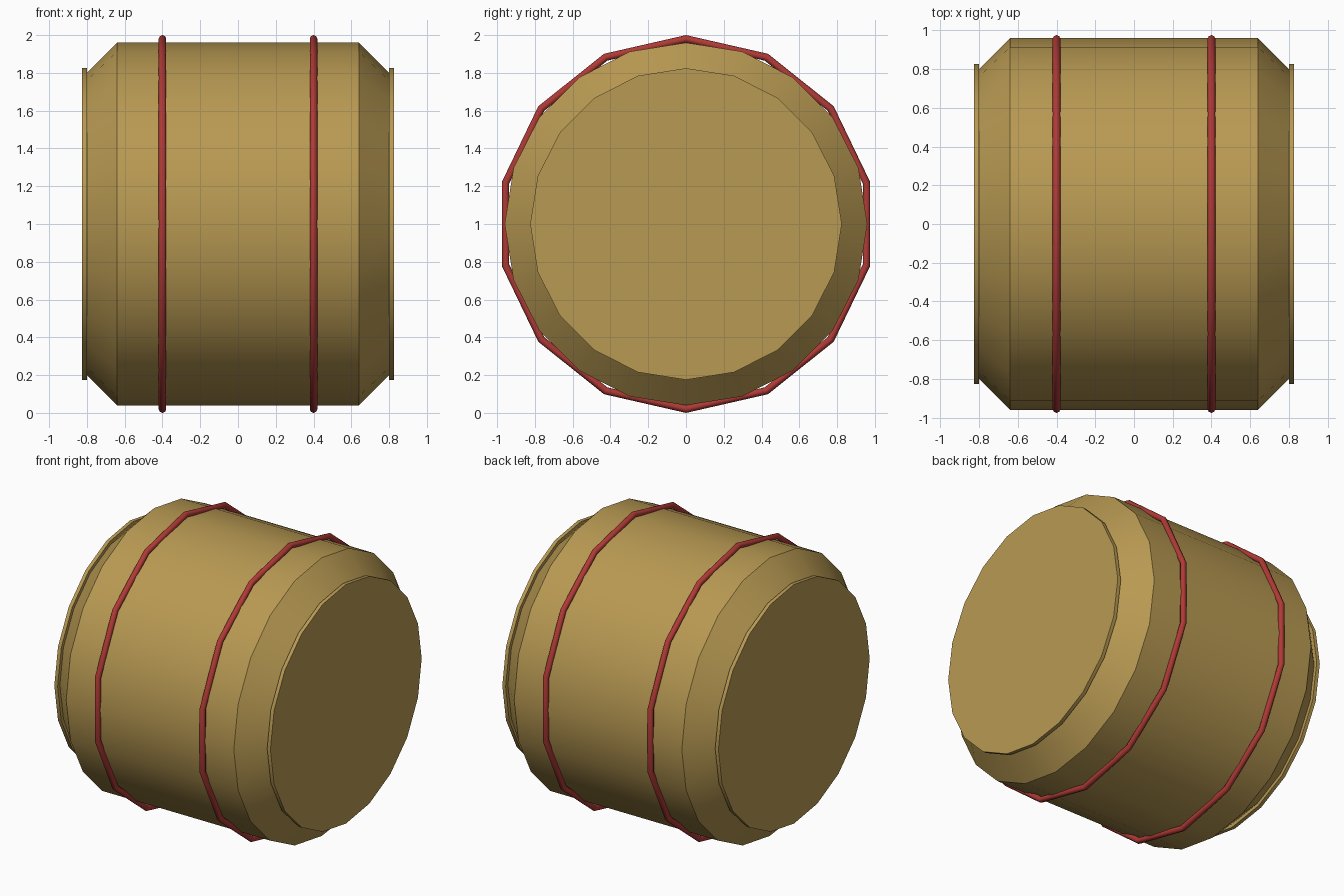
import bpy, bmesh, math

if "Cube" in bpy.data.objects:
    bpy.data.objects.remove(bpy.data.objects["Cube"])


def material(name, rgb):
    m = bpy.data.materials.new(name)
    m.diffuse_color = (*rgb, 1.0)
    m.use_nodes = True
    m.node_tree.nodes["Principled BSDF"].inputs["Base Color"].default_value = m.diffuse_color
    return m


WOOD = material("tan_wood", (0.48, 0.32, 0.085))
RED = material("red_hoop", (0.43, 0.042, 0.036))
CENTRE_Z = 1.0


def lathe(name, profile, sides, mat, loop=False, angle=30):
    """Turn (x, radius) points around the x axis; first vertex points up."""
    bm = bmesh.new()
    rows = []
    for x, r in profile:
        rows.append([bm.verts.new((x, r * math.sin(a), CENTRE_Z + r * math.cos(a)))
                     for a in (2 * math.pi * i / sides for i in range(sides))])
    pairs = list(zip(rows, rows[1:]))
    if loop:
        pairs.append((rows[-1], rows[0]))
    else:
        bm.faces.new(rows[0])
        bm.faces.new(rows[-1])
    for a, b in pairs:
        for i in range(sides):
            j = (i + 1) % sides
            bm.faces.new((a[i], a[j], b[j], b[i]))
    bmesh.ops.recalc_face_normals(bm, faces=bm.faces)
    mesh = bpy.data.meshes.new(name)
    bm.to_mesh(mesh)
    bm.free()
    mesh.materials.append(mat)
    ob = bpy.data.objects.new(name, mesh)
    bpy.context.collection.objects.link(ob)
    bpy.ops.object.select_all(action='DESELECT')
    ob.select_set(True)
    bpy.context.view_layer.objects.active = ob
    bpy.ops.object.shade_smooth_by_angle(angle=math.radians(angle))
    return ob


# Barrel body with chamfered ends
lathe("barrel_body", [(-0.8, 0.80), (-0.64, 0.96), (0.64, 0.96), (0.8, 0.80)], 20, WOOD)

for side, s in (("left", -1), ("right", 1)):
    # Thin end lid, slightly wider than the body end
    lathe(side + "_lid", [(s * 0.8, 0.825), (s * 0.825, 0.825)], 20, WOOD)
    # Hoop with a round section
    section = [(s * 0.4 + 0.02 * math.sin(k * math.pi / 4),
                0.98 + 0.02 * math.cos(k * math.pi / 4)) for k in range(8)]
    lathe(side + "_hoop", section, 14, RED, loop=True, angle=50)
